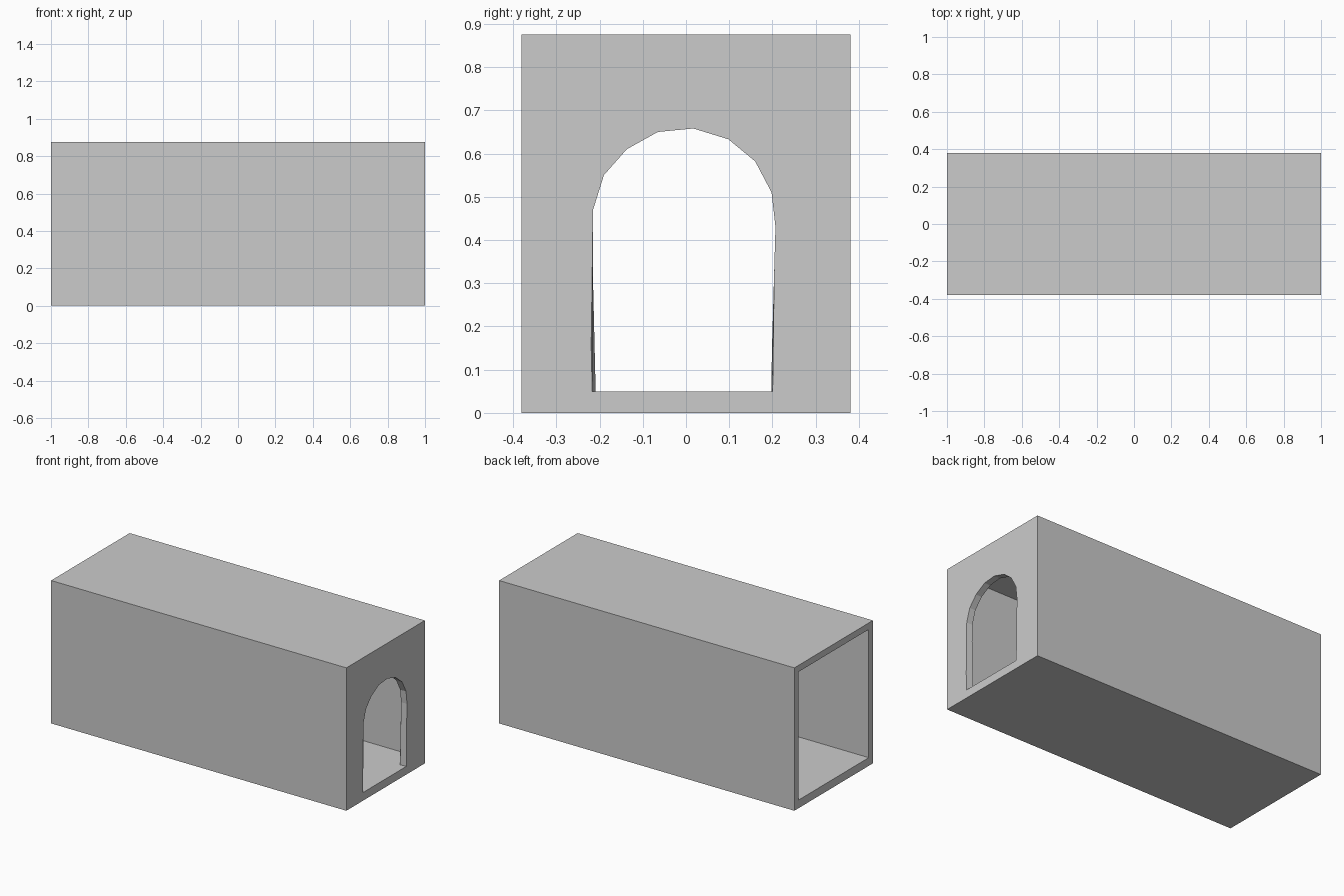
import bpy
import bmesh

if "Cube" in bpy.data.objects:
    bpy.data.objects.remove(bpy.data.objects["Cube"])


def loft(name, loops):
    """Closed solid between two matching loops of points."""
    bm = bmesh.new()
    a, b = [[bm.verts.new(p) for p in loop] for loop in loops]
    bm.faces.new(a)
    bm.faces.new(b)
    for i in range(len(a)):
        j = (i + 1) % len(a)
        bm.faces.new((a[i], a[j], b[j], b[i]))
    bmesh.ops.recalc_face_normals(bm, faces=bm.faces)
    mesh = bpy.data.meshes.new(name)
    bm.to_mesh(mesh)
    bm.free()
    obj = bpy.data.objects.new(name, mesh)
    bpy.context.collection.objects.link(obj)
    return obj


def block(name, x0, x1, y, z0, z1):
    rect = [(-y, z0), (y, z0), (y, z1), (-y, z1)]
    return loft(name, [[(x, *p) for p in rect] for x in (x0, x1)])


def cut(target, cutter):
    mod = target.modifiers.new(cutter.name, 'BOOLEAN')
    mod.operation = 'DIFFERENCE'
    mod.solver = 'EXACT'
    mod.object = cutter
    cutter.hide_render = True
    cutter.hide_set(True)


# Long hollow box, open at the left end
shell = block("tunnel_shell", -1, 1, 0.38, 0, 0.875)
cut(shell, block("cavity_cutter", -1.1, 0.96, 0.34, 0.05, 0.835))

# Slightly uneven arched doorway in the right end wall, its jambs flaring outward
arch = [(0.207, 0.43), (0.198, 0.51), (0.16, 0.582), (0.098, 0.633),
        (0.017, 0.658), (-0.065, 0.65), (-0.137, 0.61), (-0.19, 0.55),
        (-0.215, 0.47)]


def doorway(x, left, right):
    return [(x, y, z) for y, z in [(left, 0.05), (right, 0.05)] + arch]


cut(shell, loft("doorway_cutter", [doorway(0.94, -0.205, 0.196),
                                   doorway(1.02, -0.221, 0.202)]))
